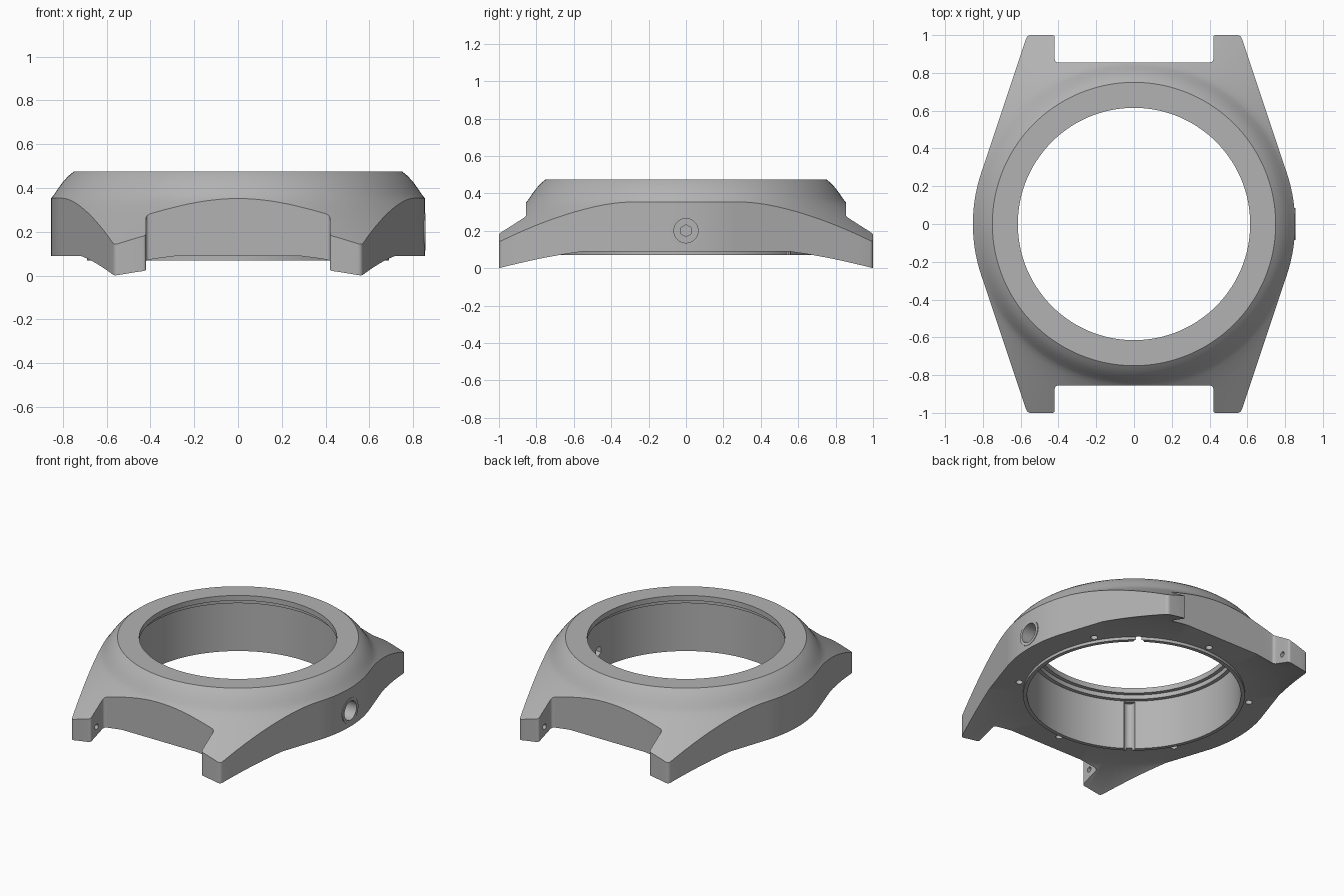
import bpy, bmesh
from math import sin, cos, pi, radians, atan2, acos, hypot
from mathutils import Matrix, Vector

if "Cube" in bpy.data.objects:
    bpy.data.objects.remove(bpy.data.objects["Cube"])

steel = bpy.data.materials.new("brushed_grey")
steel.use_nodes = True
GREY = (0.45, 0.45, 0.45, 1)
steel.diffuse_color = GREY
steel.node_tree.nodes["Principled BSDF"].inputs["Base Color"].default_value = GREY


def make_object(name, bm):
    bmesh.ops.recalc_face_normals(bm, faces=bm.faces)
    mesh = bpy.data.meshes.new(name)
    bm.to_mesh(mesh)
    bm.free()
    mesh.materials.append(steel)
    obj = bpy.data.objects.new(name, mesh)
    bpy.context.collection.objects.link(obj)
    return obj


def revolve(name, profile, steps=144):
    """Closed ring made by spinning an (r, z) loop about the z axis."""
    bm = bmesh.new()
    rings = []
    for i in range(steps):
        a = 2 * pi * i / steps
        rings.append([bm.verts.new((r * cos(a), r * sin(a), z)) for r, z in profile])
    for i in range(steps):
        a, b = rings[i], rings[(i + 1) % steps]
        for j in range(len(profile)):
            k = (j + 1) % len(profile)
            bm.faces.new((a[j], b[j], b[k], a[k]))
    return make_object(name, bm)


def cylinder(name, radius, start, end, sides=32):
    start, end = Vector(start), Vector(end)
    axis = end - start
    turn = axis.to_track_quat("Z", "Y").to_matrix().to_4x4()
    bm = bmesh.new()
    bmesh.ops.create_cone(bm, cap_ends=True, segments=sides, radius1=radius, radius2=radius,
                          depth=axis.length, matrix=Matrix.Translation((start + end) / 2) @ turn)
    return make_object(name, bm)


def combine(target, tool, operation):
    mod = target.modifiers.new("cut", "BOOLEAN")
    mod.operation, mod.solver, mod.object = operation, "EXACT", tool
    bpy.context.view_layer.objects.active = target
    bpy.ops.object.modifier_apply(modifier=mod.name)
    bpy.data.objects.remove(tool)


def fillet(before, corner, after, radius, steps=5):
    """Round one outline corner with a short quadratic curve."""
    c = Vector(corner)
    p = c + (Vector(before) - c).normalized() * radius
    q = c + (Vector(after) - c).normalized() * radius
    return [p.lerp(c, t).lerp(c.lerp(q, t), t) for t in (i / steps for i in range(steps + 1))]


# Plan outline: round flanks running tangentially into four lugs
FLANK, TIP_X, LUG_X, NOTCH_Y = 0.853, 0.565, 0.42, 0.855
touch = atan2(1, TIP_X) - acos(FLANK / hypot(1, TIP_X))
quarter = [Vector((FLANK * cos(touch * i / 12), FLANK * sin(touch * i / 12))) for i in range(13)]
tip, inner, root = (TIP_X, 1), (LUG_X, 1), (LUG_X, NOTCH_Y)
quarter += fillet(quarter[-1], tip, inner, 0.02)
quarter += fillet(tip, inner, root, 0.015)
quarter += fillet(inner, root, (0, NOTCH_Y), 0.02)
half = quarter + [Vector((-p.x, p.y)) for p in reversed(quarter)]
outline = half + [Vector((-p.x, -p.y)) for p in half[1:-1]]

bm = bmesh.new()
base = bm.faces.new([bm.verts.new((p.x, p.y, -0.1)) for p in outline])
grown = bmesh.ops.extrude_face_region(bm, geom=[base])["geom"]
bmesh.ops.translate(bm, vec=(0, 0, 0.8), verts=[g for g in grown if isinstance(g, bmesh.types.BMVert)])
plan = make_object("plan_outline", bm)

# Case body: bore with stepped lip, bezel, sloping shoulder, coned underside
case = revolve("watch_case", [
    (0.615, 0.475), (0.75, 0.475), (0.775, 0.455), (0.80, 0.427), (0.82, 0.40),
    (0.838, 0.373), (0.853, 0.354), (0.875, 0.335), (0.905, 0.311), (0.953, 0.276),
    (1.02, 0.229), (1.085, 0.184), (1.17, 0.125), (1.17, -0.008), (0.90, 0.09),
    (0.69, 0.09), (0.69, 0.07), (0.665, 0.07), (0.665, 0.41), (0.64, 0.41),
    (0.64, 0.44), (0.615, 0.44)])
combine(case, plan, "INTERSECT")

# Crown seat with counterbore and hexagonal passage
CROWN_Z = 0.2
combine(case, cylinder("crown_seat", 0.085, (0.8, 0, CROWN_Z), (0.855, 0, CROWN_Z)), "UNION")
combine(case, cylinder("crown_counterbore", 0.065, (0.73, 0, CROWN_Z), (0.9, 0, CROWN_Z)), "DIFFERENCE")
combine(case, cylinder("crown_passage", 0.032, (0.6, 0, CROWN_Z), (0.8, 0, CROWN_Z), 6), "DIFFERENCE")

# Spring bar holes on the inner lug faces
for sx in (-1, 1):
    for sy in (-1, 1):
        combine(case, cylinder("bar_hole", 0.018, (sx * 0.38, sy * 0.935, 0.105),
                               (sx * 0.48, sy * 0.935, 0.105), 20), "DIFFERENCE")

# Six screw holes in the underside
for k in range(6):
    a = radians(30 + 60 * k)
    x, y = 0.725 * cos(a), 0.725 * sin(a)
    combine(case, cylinder("screw_hole", 0.022, (x, y, 0), (x, y, 0.22), 20), "DIFFERENCE")

# Two upright grooves in the bore wall
for degrees in (52.5, 232.5):
    a = radians(degrees)
    x, y = 0.66 * cos(a), 0.66 * sin(a)
    combine(case, cylinder("bore_groove", 0.035, (x, y, 0), (x, y, 0.405), 24), "DIFFERENCE")

bpy.ops.object.select_all(action="DESELECT")
case.select_set(True)
bpy.context.view_layer.objects.active = case
bpy.ops.object.shade_smooth_by_angle(angle=radians(25))
